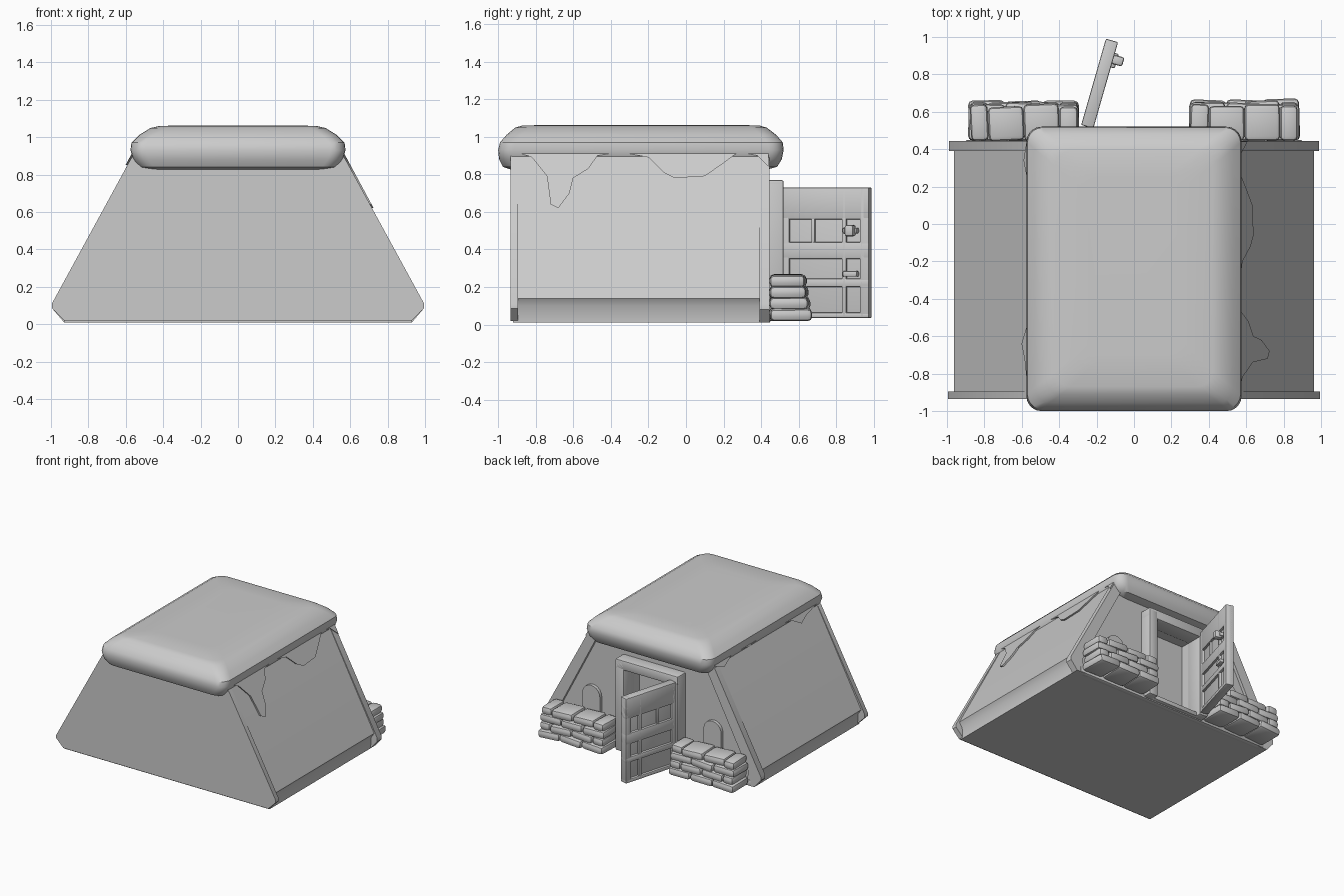
import bpy, bmesh, math, random
from mathutils import Matrix, Vector

random.seed(4)
if "Cube" in bpy.data.objects:
    bpy.data.objects.remove(bpy.data.objects["Cube"])

grey = bpy.data.materials.new("concrete_grey")
grey.use_nodes = True
TONE = (0.6, 0.6, 0.6, 1)
grey.diffuse_color = TONE
grey.node_tree.nodes["Principled BSDF"].inputs["Base Color"].default_value = TONE


def finish(name, bm, smooth=True):
    bmesh.ops.recalc_face_normals(bm, faces=bm.faces)
    mesh = bpy.data.meshes.new(name)
    bm.to_mesh(mesh)
    bm.free()
    mesh.materials.append(grey)
    ob = bpy.data.objects.new(name, mesh)
    bpy.context.collection.objects.link(ob)
    if smooth:
        bpy.ops.object.select_all(action="DESELECT")
        ob.select_set(True)
        bpy.context.view_layer.objects.active = ob
        bpy.ops.object.shade_smooth_by_angle(angle=math.radians(35))
    return ob


def loft(bm, rings):
    loops = [[bm.verts.new(p) for p in ring] for ring in rings]
    n = len(loops[0])
    for a, b in zip(loops, loops[1:]):
        for i in range(n):
            bm.faces.new((a[i], a[(i + 1) % n], b[(i + 1) % n], b[i]))
    bm.faces.new(loops[0])
    bm.faces.new(loops[-1])


def slab(bm, outline, y0, y1):
    loft(bm, [[(x, y, z) for x, z in outline] for y in (y0, y1)])


def box(bm, lo, hi, matrix=Matrix(), bevel=0.0):
    size = Vector(hi) - Vector(lo)
    mid = (Vector(hi) + Vector(lo)) / 2
    made = bmesh.ops.create_cube(
        bm, size=1, matrix=matrix @ Matrix.Translation(mid) @ Matrix.Diagonal((*size, 1)))
    if bevel:
        edges = {e for v in made["verts"] for e in v.link_edges}
        bmesh.ops.bevel(bm, geom=list(edges), offset=bevel, segments=2,
                        profile=0.5, affect="EDGES")


def mirrored(half):
    return half + [(-x, z) for x, z in reversed(half)]


def wall_x(z):
    return 1 - 0.538 * (z - 0.1)


# Sloping hut body with an undercut foot
bm = bmesh.new()
slab(bm, mirrored([(0.93, 0.01), (0.935, 0.1), (0.962, 0.14), (0.55, 0.92), (0.5, 1.0)]), -0.92, 0.42)
body = finish("hut_body", bm)

# Doorway recess
bm = bmesh.new()
box(bm, (-0.22, 0.3, 0.05), (0.21, 0.6, 0.7))
cutter = finish("doorway_cutter", bm, False)
cutter.hide_render = True
cutter.hide_set(True)
cut = body.modifiers.new("doorway", "BOOLEAN")
cut.object = cutter
cut.solver = "EXACT"

# Front wall and the raised corner ridges
bm = bmesh.new()
slab(bm, mirrored([(0.93, 0.02), (0.995, 0.085), (0.995, 0.11), (0.575, 0.88), (0.5, 0.98)]), -0.935, -0.895)
finish("front_wall", bm)
for side, tag in ((1, "left"), (-1, "right")):
    bm = bmesh.new()
    ridge = [(0.93, 0.01), (0.99, 0.08), (0.99, 0.11), (0.57, 0.89), (0.48, 0.89), (0.88, 0.12), (0.85, 0.01)]
    slab(bm, [(x * side, z) for x, z in ridge], 0.39, 0.445)
    finish("back_ridge_" + tag, bm)

# Foot rail under the back wall
bm = bmesh.new()
box(bm, (-0.9, 0.4, 0.01), (0.9, 0.45, 0.06), bevel=0.01)
finish("back_sill", bm)


# Thick rounded roof slab
def rounded_ring(hx, y0, y1, z, r=0.08, steps=5):
    pts = []
    corners = ((hx, y1), (-hx, y1), (-hx, y0), (hx, y0))
    for k, (x, y) in enumerate(corners):
        cx, cy = x - math.copysign(r, x), (y - r if y == y1 else y + r)
        for i in range(steps + 1):
            a = math.pi / 2 * (k + i / steps)
            pts.append((cx + r * math.cos(a), cy + r * math.sin(a), z))
    return pts


bm = bmesh.new()
layers = [(0.48, -0.93, 0.43, 0.825), (0.53, -0.975, 0.485, 0.84), (0.56, -0.995, 0.51, 0.88),
          (0.575, -1.0, 0.52, 0.93), (0.57, -0.99, 0.515, 0.97), (0.53, -0.955, 0.48, 1.01),
          (0.47, -0.91, 0.43, 1.048), (0.42, -0.87, 0.39, 1.06), (0.25, -0.7, 0.25, 1.063)]
loft(bm, [rounded_ring(*layer) for layer in layers])
finish("roof_slab", bm)

# Snow-like drapes hanging down both slopes
drapes = {
    "left": [(-0.93, 0.93), (-0.82, 0.89), (-0.74, 0.79), (-0.72, 0.64), (-0.68, 0.62), (-0.62, 0.7),
             (-0.6, 0.78), (-0.52, 0.83), (-0.47, 0.9), (-0.35, 0.92), (-0.2, 0.89), (-0.12, 0.81),
             (-0.06, 0.78), (0.1, 0.79), (0.2, 0.86), (0.28, 0.92), (0.38, 0.9), (0.44, 0.84)],
    "right": [(-0.93, 0.92), (-0.72, 0.88), (-0.64, 0.85), (-0.55, 0.9), (-0.3, 0.93),
              (0, 0.9), (0.2, 0.92), (0.34, 0.87), (0.44, 0.9)],
}
for tag, edge in drapes.items():
    side = 1 if tag == "left" else -1
    bm = bmesh.new()
    outline = edge + [(0.44, 0.97), (-0.93, 0.97)]
    loft(bm, [[(side * (wall_x(z) + d), y, z) for y, z in outline] for d in (-0.04, 0.005)])
    finish("roof_drape_" + tag, bm)

# Door frame
bm = bmesh.new()
box(bm, (0.2, 0.38, 0.02), (0.28, 0.52, 0.76), bevel=0.012)
box(bm, (-0.29, 0.38, 0.02), (-0.21, 0.52, 0.76), bevel=0.012)
box(bm, (-0.29, 0.38, 0.69), (0.28, 0.52, 0.77), bevel=0.012)
box(bm, (-0.23, 0.34, 0.02), (0.22, 0.48, 0.06), bevel=0.012)
finish("door_frame", bm)

# Open door with rails, stiles and two latches on a swung hinge
swing = Matrix.Translation((-0.25, 0.52, 0)) @ Matrix.Rotation(math.radians(74), 4, "Z")
bm = bmesh.new()
box(bm, (0, -0.015, 0.04), (0.48, 0.015, 0.725), swing, 0.004)
rails = [(0.035, 0.065), (0.2, 0.245), (0.35, 0.44), (0.56, 0.73)]
stiles = [(0, 0.04), (0.33, 0.355), (0.43, 0.48)]
for z0, z1 in rails:
    box(bm, (0, -0.034, z0), (0.48, 0.034, z1), swing, 0.008)
for x0, x1 in stiles:
    box(bm, (x0, -0.034, 0.035), (x1, 0.034, 0.73), swing, 0.008)
box(bm, (0.16, -0.03, 0.4), (0.18, 0.03, 0.58), swing, 0.006)
for z in (0.27, 0.5):
    box(bm, (0.34, -0.055, z - 0.015), (0.42, 0, z + 0.015), swing, 0.008)
box(bm, (0.36, -0.09, 0.47), (0.41, -0.03, 0.53), swing, 0.012)
finish("open_door", bm)

# Sandbag stacks and the arched vents above them
for side, tag in ((1, "left"), (-1, "right")):
    bm = bmesh.new()
    for row in range(4):
        splits = [0.295, 0.49, 0.69, 0.885] if row % 2 == 0 else [0.3, 0.4, 0.59, 0.78, 0.875]
        for a, b in zip(splits, splits[1:]):
            tilt = Matrix.Translation((side * (a + b) / 2, 0.555, 0.055 + row * 0.059))
            tilt @= Matrix.Rotation(random.uniform(-0.06, 0.06), 4, "Y")
            tilt @= Matrix.Rotation(random.uniform(-0.05, 0.05), 4, "Z")
            half, front = (b - a) / 2, 0.11 - 0.01 * row + random.uniform(-0.008, 0.008)
            box(bm, (-half, -0.11, -0.033), (half, front, 0.033), tilt, 0.024)
    finish("sandbags_" + tag, bm)

    bm = bmesh.new()
    arc = [math.pi * i / 10 for i in range(11)]
    arch = [(0.08 * math.cos(a), 0.37 + 0.08 * math.sin(a)) for a in arc]
    arch = [(0.08, 0.15)] + arch + [(-0.08, 0.15)]
    slab(bm, [(side * 0.55 + x, z) for x, z in arch], 0.38, 0.445)
    finish("arched_vent_" + tag, bm)
